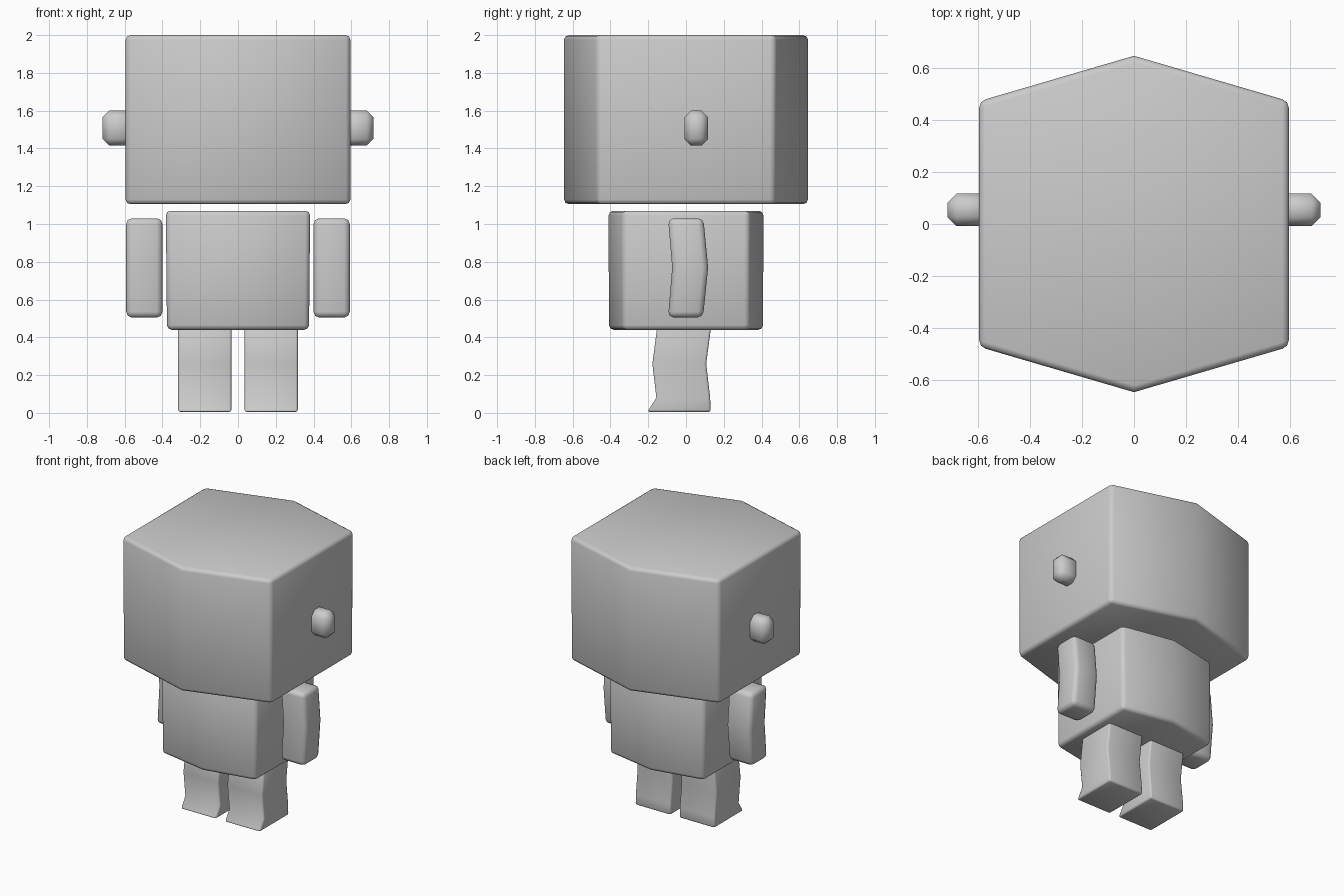
import bpy, bmesh, math

if "Cube" in bpy.data.objects:
    bpy.data.objects.remove(bpy.data.objects["Cube"])

grey = bpy.data.materials.new("plain grey")
grey.diffuse_color = (0.6, 0.6, 0.6, 1)
grey.use_nodes = True
grey.node_tree.nodes["Principled BSDF"].inputs["Base Color"].default_value = grey.diffuse_color


def loft(name, rings, bevel, segments=2):
    """Stack equal-sized rings of points into a closed, softly bevelled solid."""
    bm = bmesh.new()
    loops = [[bm.verts.new(p) for p in ring] for ring in rings]
    n = len(loops[0])
    for low, high in zip(loops, loops[1:]):
        for i in range(n):
            j = (i + 1) % n
            bm.faces.new((low[i], low[j], high[j], high[i]))
    bm.faces.new(loops[0][::-1])
    bm.faces.new(loops[-1])
    bmesh.ops.recalc_face_normals(bm, faces=bm.faces)
    mesh = bpy.data.meshes.new(name)
    bm.to_mesh(mesh)
    bm.free()
    mesh.materials.append(grey)
    mesh.shade_smooth()
    obj = bpy.data.objects.new(name, mesh)
    bpy.context.collection.objects.link(obj)
    mod = obj.modifiers.new("soft edges", 'BEVEL')
    mod.width = bevel
    mod.segments = segments
    mod.limit_method = 'ANGLE'
    mod.angle_limit = math.radians(40)
    return obj


def hexagon(z, x, side, peak):
    """Six-sided outline with a shallow ridge at front and back."""
    return [(0, -peak, z), (x, -side, z), (x, side, z),
            (0, peak, z), (-x, side, z), (-x, -side, z)]


def box(z, x0, x1, y0, y1):
    return [(x0, y0, z), (x1, y0, z), (x1, y1, z), (x0, y1, z)]


def pair(name, profile, x0, x1, bevel, segments=2):
    """Left and right limb from a side profile of (z, front y, back y)."""
    for side, s in (("right", 1), ("left", -1)):
        loft(f"{side}_{name}", [box(z, s * x0, s * x1, a, b)
                                for z, a, b in profile], bevel, segments)


# Head and torso
loft("head", [hexagon(1.105, 0.595, 0.468, 0.646),
              hexagon(2.0, 0.595, 0.472, 0.646)], 0.025)
loft("torso", [hexagon(0.44, 0.376, 0.335, 0.408),
               hexagon(1.07, 0.382, 0.335, 0.41)], 0.025)

# Arms, bent slightly at the elbow
pair("arm", [(0.505, -0.095, 0.09), (0.77, -0.073, 0.117),
             (1.03, -0.095, 0.092)], 0.4, 0.592, 0.03)

# Legs, bent at the knee with a pointed toe
pair("leg", [(0.005, -0.205, 0.13), (0.08, -0.157, 0.128),
             (0.26, -0.178, 0.107), (0.45, -0.153, 0.132)],
     0.035, 0.317, 0.012)

# Ears, chamfered blocks on the sides of the head
pair("ear", [(1.415, -0.008, 0.117), (1.6, -0.008, 0.117)], 0.55, 0.717, 0.035, 1)
